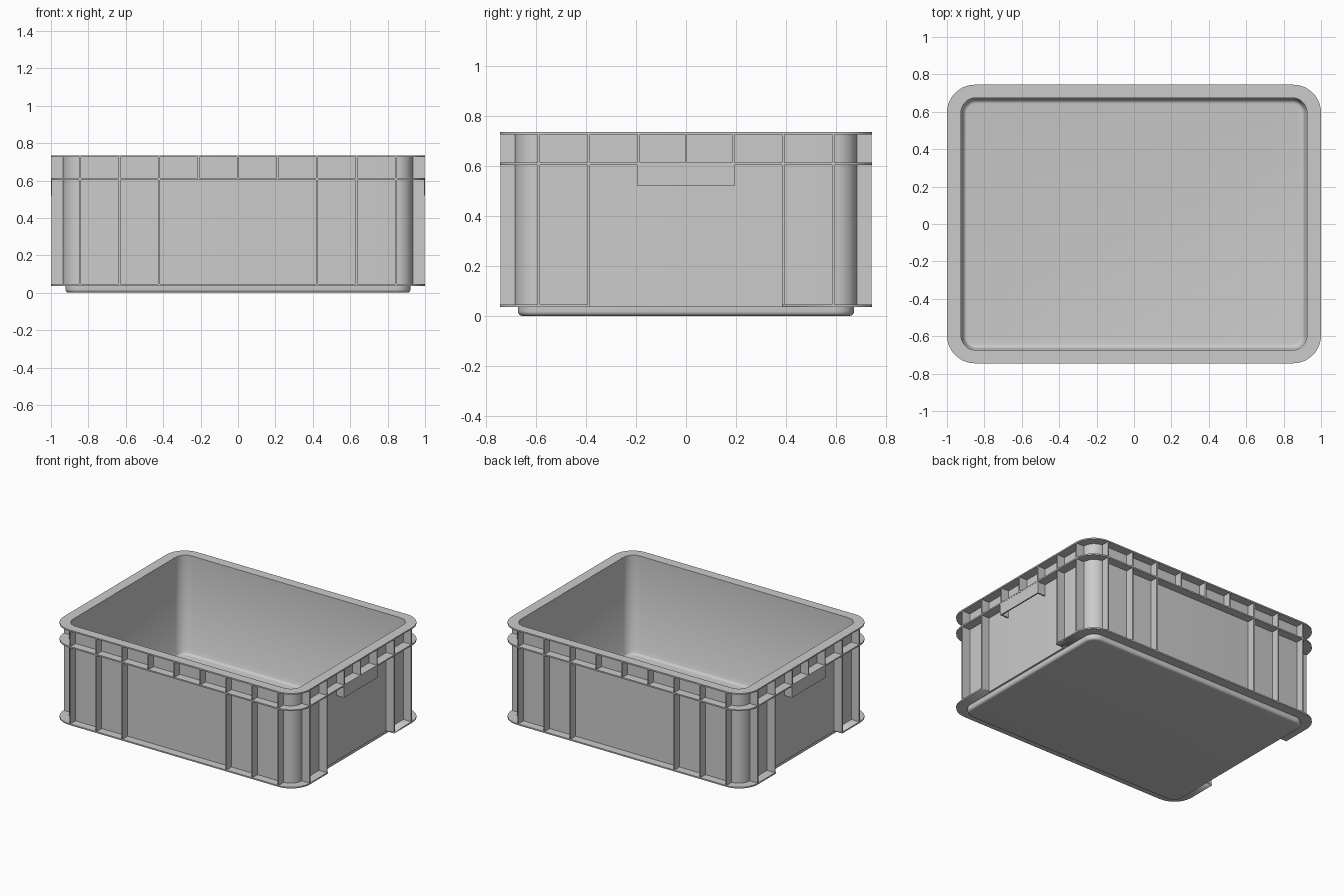
import bpy, bmesh, math

if "Cube" in bpy.data.objects:
    bpy.data.objects.remove(bpy.data.objects["Cube"])

HX, HY, TOP = 1.0, 0.745, 0.735     # outer half sizes and height
BX, BY = 0.935, 0.685               # body half sizes
T = 0.01                            # rib and flange thickness


def ring(bm, hx, hy, r, z, n=10):
    verts = []
    for k, (sx, sy) in enumerate(((1, 1), (-1, 1), (-1, -1), (1, -1))):
        for i in range(n + 1):
            a = math.pi / 2 * (k + i / n)
            verts.append(bm.verts.new((sx * (hx - r) + r * math.cos(a),
                                       sy * (hy - r) + r * math.sin(a), z)))
    return verts


def finish(bm, name):
    bmesh.ops.recalc_face_normals(bm, faces=bm.faces)
    me = bpy.data.meshes.new(name)
    bm.to_mesh(me)
    bm.free()
    ob = bpy.data.objects.new(name, me)
    bpy.context.collection.objects.link(ob)
    bpy.ops.object.select_all(action='DESELECT')
    ob.select_set(True)
    bpy.context.view_layer.objects.active = ob
    bpy.ops.object.shade_smooth_by_angle(angle=math.radians(35))
    return ob


def loft(name, sections, closed=False):
    """Skin rounded-rectangle sections (hx, hy, radius, z)."""
    bm = bmesh.new()
    rings = [ring(bm, *s) for s in sections]
    pairs = list(zip(rings, rings[1:]))
    if closed:
        pairs.append((rings[-1], rings[0]))
    else:
        bm.faces.new(rings[0])
        bm.faces.new(rings[-1])
    for a, b in pairs:
        for i in range(len(a)):
            j = (i + 1) % len(a)
            bm.faces.new((a[i], a[j], b[j], b[i]))
    return finish(bm, name)


def flange(name, z0, z1):
    outer, inner = (HX, HY, 0.15), (BX - 0.009, BY - 0.009, 0.081)
    return loft(name, [(*outer, z0), (*outer, z1), (*inner, z1), (*inner, z0)], True)


def boxes(name, extents):
    bm = bmesh.new()
    for lo, hi in extents:
        vs = bmesh.ops.create_cube(bm, size=1)['verts']
        for v in vs:
            v.co = [(a + b) / 2 + c * (b - a) for a, b, c in zip(lo, hi, v.co)]
    return finish(bm, name)


def fillet(hx, hy, r, z, f, n=5):
    """Sections of a rounded bottom edge, from the floor outwards and up."""
    out = []
    for i in range(n + 1):
        a = math.pi / 2 * i / n
        d = f * (1 - math.sin(a))
        out.append((hx - d, hy - d, r - d, z + f * (1 - math.cos(a))))
    return out


# Hollow body with recessed stacking foot
outside = fillet(0.922, 0.673, 0.077, 0, 0.018)
outside += [(0.922, 0.673, 0.077, 0.038), (BX, BY, 0.09, 0.038), (BX, BY, 0.09, TOP - 0.001)]
inside = fillet(0.914, 0.665, 0.069, 0.012, 0.022)
inside += [(0.925, 0.675, 0.08, 0.05), (0.925, 0.675, 0.08, TOP - 0.001)]
loft("crate_body", outside + inside[::-1])

# Horizontal flanges
flange("top_rim", TOP - T, TOP)
flange("middle_flange", 0.604, 0.614)
bottom = flange("bottom_flange", 0.036, 0.046)

# The bottom flange is interrupted on both short ends
cutter = boxes("notch_cutter", [((0.9, -0.385, 0), (1.1, 0.385, 0.1)),
                                ((-1.1, -0.385, 0), (-0.9, 0.385, 0.1))])
cutter.hide_render = True
mod = bottom.modifiers.new("notch", 'BOOLEAN')
mod.operation, mod.object, mod.solver = 'DIFFERENCE', cutter, 'EXACT'
bpy.context.view_layer.objects.active = bottom
bpy.ops.object.modifier_apply(modifier=mod.name)
bpy.data.objects.remove(cutter)

# Vertical ribs on the long sides and short ends
E = 0.002
long_ribs, end_ribs, handles = [], [], []
for s in (-1, 1):
    def on_long(x, z):
        y = sorted((s * (BY - 0.005), s * (HY - E)))
        long_ribs.append(((x - T / 2, y[0], z), (x + T / 2, y[1], TOP - 0.003)))

    def on_end(y, z):
        x = sorted((s * (BX - 0.005), s * (HX - E)))
        end_ribs.append(((x[0], y - T / 2, z), (x[1], y + T / 2, TOP - 0.003)))

    for m in (-1, 1):
        for x in (0.845, 0.633, 0.422):
            on_long(m * x, 0.04)
        on_long(m * 0.211, 0.608)
        for y in (0.59, 0.39):
            on_end(m * y, 0.038)
        on_end(m * 0.19, 0.52)
    on_long(0, 0.608)
    on_end(0, 0.608)
    # Hanging grip plate
    x = sorted((s * (HX - 0.011), s * (HX - 0.001)))
    handles.append(((x[0], -0.195, 0.52), (x[1], 0.195, 0.608)))

boxes("long_side_ribs", long_ribs)
boxes("short_end_ribs", end_ribs)
boxes("hand_grips", handles)
